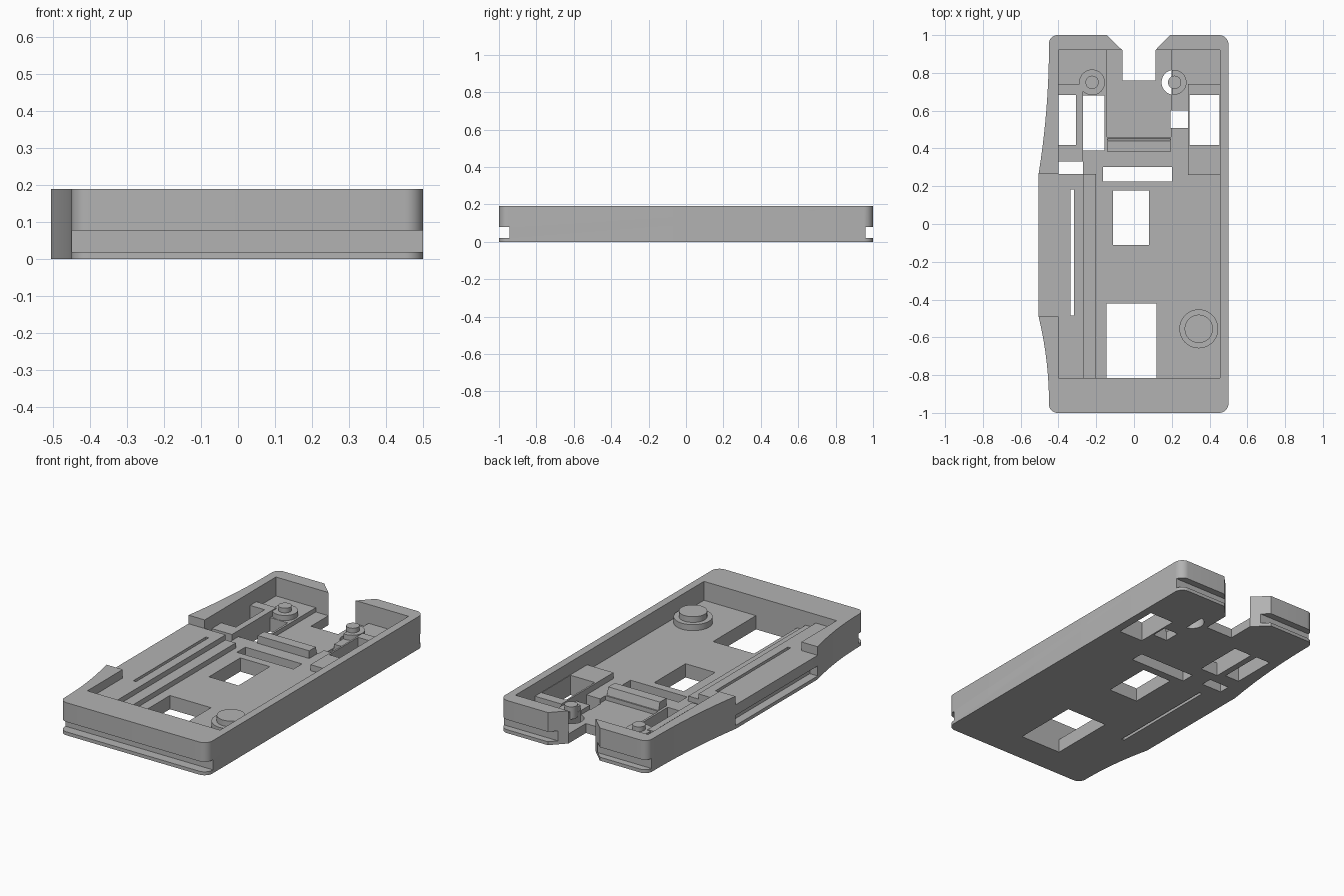
import bpy, bmesh
from math import sin, cos, pi, radians

cube = bpy.data.objects.get("Cube")
if cube:
    bpy.data.objects.remove(cube)

grey = bpy.data.materials.new("plain grey")
grey.use_nodes = True
grey.diffuse_color = (0.45, 0.45, 0.45, 1)
grey.node_tree.nodes["Principled BSDF"].inputs["Base Color"].default_value = grey.diffuse_color


def prism(name, pts, z0, z1):
    """Extrude a flat outline in x, y from z0 up to z1."""
    bm = bmesh.new()
    face = bm.faces.new([bm.verts.new((x, y, z0)) for x, y in pts])
    out = bmesh.ops.extrude_face_region(bm, geom=[face])
    for v in out["geom"]:
        if isinstance(v, bmesh.types.BMVert):
            v.co.z = z1
    bmesh.ops.recalc_face_normals(bm, faces=bm.faces)
    mesh = bpy.data.meshes.new(name)
    bm.to_mesh(mesh)
    bm.free()
    mesh.materials.append(grey)
    obj = bpy.data.objects.new(name, mesh)
    bpy.context.collection.objects.link(obj)
    return obj


def box(name, x0, x1, y0, y1, z0, z1):
    return prism(name, [(x0, y0), (x1, y0), (x1, y1), (x0, y1)], z0, z1)


def arc(cx, cy, r, a0, a1, n):
    steps = [radians(a0 + (a1 - a0) * i / n) for i in range(n + 1)]
    return [(cx + r * cos(a), cy + r * sin(a)) for a in steps]


def disc(name, cx, cy, r, z0, z1):
    return prism(name, arc(cx, cy, r, 0, 360, 48)[:-1], z0, z1)


def cut(obj, cutter):
    cutter.hide_render = True
    mod = obj.modifiers.new("cut", "BOOLEAN")
    mod.operation = "DIFFERENCE"
    mod.solver = "EXACT"
    mod.object = cutter
    bpy.context.view_layer.objects.active = obj
    bpy.ops.object.modifier_apply(modifier=mod.name)
    bpy.data.objects.remove(cutter)


def bulge(y_start, y_end, n=10):
    """Left side curve that leaves the wall and swells outward."""
    return [(-0.45 - 0.055 * (i / n) ** 2, y_start + (y_end - y_start) * i / n)
            for i in range(1, n + 1)]


# Outer body with rounded corners, bulged left side and chamfered back notch
outline = arc(0.45, -0.95, 0.05, -90, 0, 8) + arc(0.45, 0.95, 0.05, 0, 90, 8)
outline += [(0.19, 1), (0.113, 0.92), (0.113, 0.76), (-0.062, 0.76), (-0.062, 0.92), (-0.145, 1)]
outline += arc(-0.405, 0.955, 0.045, 90, 180, 8) + bulge(0.95, 0.265)
outline += bulge(-0.95, -0.49)[::-1] + arc(-0.405, -0.955, 0.045, 180, 270, 8)
body = prism("tray_body", outline, 0, 0.19)

# Cavities at their floor levels, then the edge grooves
cavities = [
    (-0.2, 0.455, -0.815, 0.92, 0.08, 0.3),
    (-0.4, 0.0, 0.265, 0.92, 0.08, 0.3),
    (-0.265, -0.15, -0.815, 0.3, 0.11, 0.3),
    (-0.4, -0.22, -0.815, 0.3, 0.14, 0.3),
    (-0.6, -0.3, -0.49, 0.265, 0.14, 0.3),
    (-0.143, 0.197, 0.46, 0.92, 0.055, 0.3),
    (-0.7, 0.7, -1.1, -0.945, 0.02, 0.078),
    (-0.7, 0.7, 0.96, 1.1, 0.02, 0.078),
    (-0.6, -0.455, -0.49, 0.265, 0.02, 0.078),
]
for c in cavities:
    cut(body, box("cutter", *c))

# Raised blocks beside the side openings
left_block = box("left_block", -0.405, -0.27, 0.33, 0.74, 0.05, 0.115)
right_block = box("right_block", 0.285, 0.46, 0.26, 0.74, 0.05, 0.115)

# Openings through the floor
openings = [
    (-0.11, 0.08, -0.11, 0.178),
    (-0.145, 0.12, -0.815, -0.42),
    (-0.165, 0.2, 0.225, 0.303),
    (-0.335, -0.317, -0.485, 0.182),
    (-0.4, -0.27, 0.265, 0.33),
    (-0.27, -0.155, 0.39, 0.68),
    (0.192, 0.285, 0.508, 0.602),
]
for x0, x1, y0, y1 in openings:
    cut(body, box("cutter", x0, x1, y0, y1, -0.1, 0.3))
for block, x0, x1 in ((left_block, -0.4, -0.307), (right_block, 0.295, 0.452)):
    for part in (body, block):
        cut(part, box("cutter", x0, x1, 0.418, 0.683, -0.1, 0.3))

# Half-round clearance beside the right pin
cut(body, prism("cutter", arc(0.212, 0.75, 0.066, 101, 259, 24), -0.1, 0.3))

# Cross bar with a chamfered back edge
bar = box("cross_bar", -0.14, 0.193, 0.38, 0.46, 0.05, 0.125)
for v in bar.data.vertices:
    if v.co.z > 0.1 and v.co.y > 0.42:
        v.co.y = 0.44

# Round bosses and their pins
parts = [
    disc("front_boss", 0.343, -0.555, 0.103, 0.07, 0.115),
    disc("front_pin", 0.343, -0.555, 0.075, 0.1, 0.148),
    disc("back_left_boss", -0.222, 0.75, 0.068, 0.07, 0.11),
    disc("back_left_pin", -0.222, 0.75, 0.035, 0.1, 0.137),
    prism("back_right_boss", arc(0.212, 0.75, 0.066, -100, 100, 32), 0.07, 0.11),
    disc("back_right_pin", 0.215, 0.75, 0.035, 0.065, 0.137),
]

# Smooth the rounded walls, keep the corners crisp
bpy.ops.object.select_all(action="DESELECT")
for obj in [body] + parts:
    obj.select_set(True)
bpy.context.view_layer.objects.active = body
bpy.ops.object.shade_smooth_by_angle(angle=radians(30))
